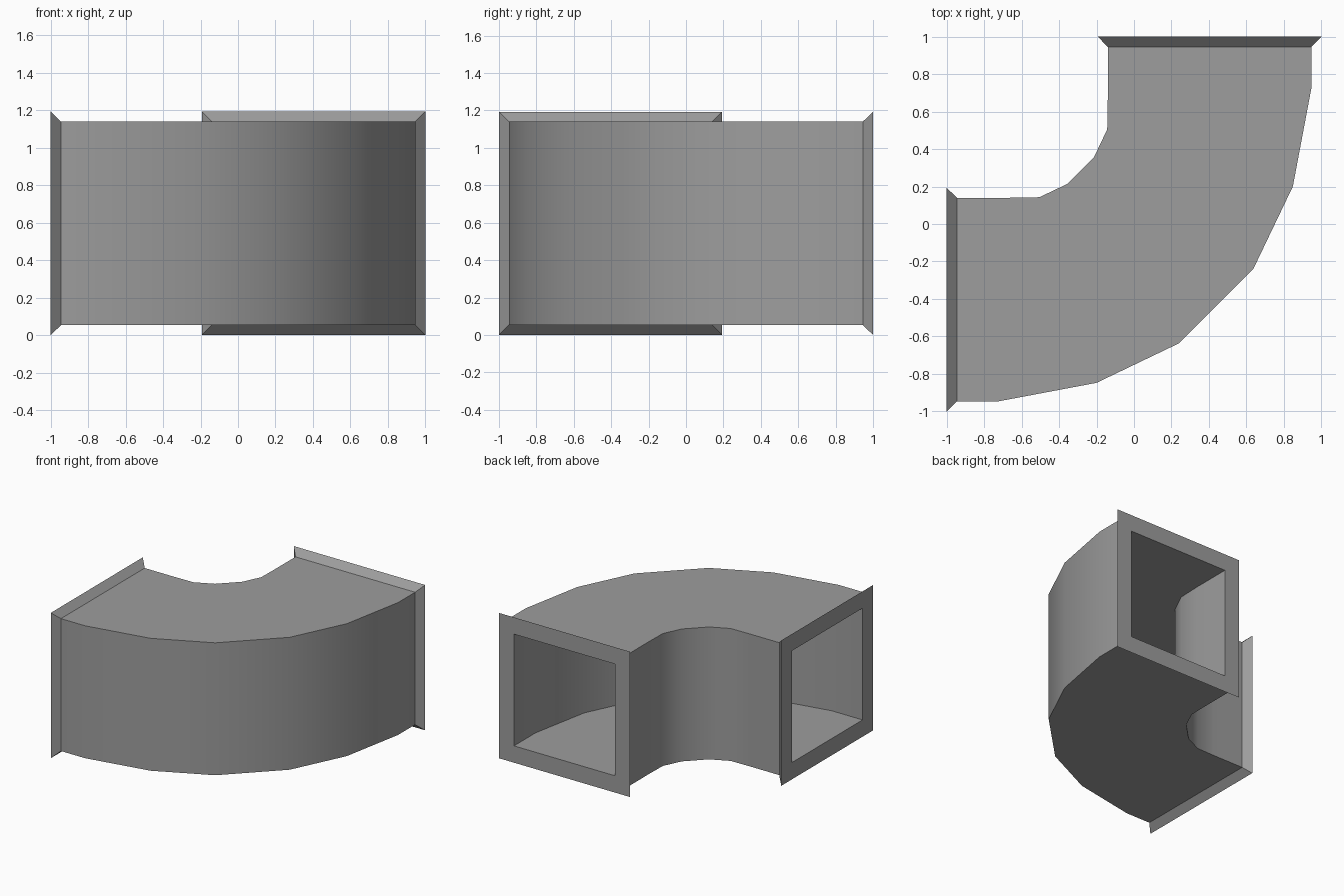
import bpy, bmesh
from mathutils import Vector

if "Cube" in bpy.data.objects:
    bpy.data.objects.remove(bpy.data.objects["Cube"], do_unlink=True)

grey = bpy.data.materials.new("duct grey")
grey.use_nodes = True
colour = (0.34, 0.34, 0.34, 1)
grey.diffuse_color = colour
grey.node_tree.nodes["Principled BSDF"].inputs["Base Color"].default_value = colour

WALL = 0.085          # thickness of the duct wall
FLARE = 0.047         # how far the collar rises above the duct
BOTTOM, TOP = 0.053, 1.14


def flip(section):
    """Mirror a section across the diagonal of the bend."""
    return [Vector((-p.y, -p.x)) for p in section]


def ring(section, inset=0.0):
    """Four corners of a rectangular cross-section, shrunk by inset."""
    outer, inner = section
    step = (inner - outer).normalized() * inset
    a, b = outer + step, inner - step
    lo, hi = BOTTOM + inset, TOP - inset
    return [(a.x, a.y, lo), (b.x, b.y, lo), (b.x, b.y, hi), (a.x, a.y, hi)]


def closed_loft(name, rings):
    """Join the rings in order, and the last one back to the first."""
    bm = bmesh.new()
    loops = [[bm.verts.new(co) for co in r] for r in rings]
    for r, s in zip(loops, loops[1:] + loops[:1]):
        for i in range(4):
            j = (i + 1) % 4
            bm.faces.new((r[i], r[j], s[j], s[i]))
    bmesh.ops.recalc_face_normals(bm, faces=bm.faces)
    mesh = bpy.data.meshes.new(name)
    bm.to_mesh(mesh)
    bm.free()
    mesh.materials.append(grey)
    obj = bpy.data.objects.new(name, mesh)
    bpy.context.collection.objects.link(obj)
    bpy.ops.object.select_all(action='DESELECT')
    obj.select_set(True)
    bpy.context.view_layer.objects.active = obj
    bpy.ops.object.shade_smooth_by_angle()


def section(xo, yo, xi, yi):
    return [Vector((xo, yo)), Vector((xi, yi))]


# Half of the bend: outer and inner wall points, from the left opening
half = [
    section(-0.945, -0.947, -0.945, 0.14),
    section(-0.725, -0.947, -0.67, 0.14),
    section(-0.20, -0.848, -0.505, 0.143),
    section(0.24, -0.637, -0.358, 0.213),
]
path = half + [flip(s) for s in reversed(half)]

# Hollow curved duct
closed_loft("duct_elbow",
            [ring(s) for s in path] + [ring(s, WALL) for s in reversed(path)])

# Flared collars around both openings
seat = half[0]
mouth = [Vector((-1, p.y)) for p in seat]
for name, turn in (("right_collar", lambda s: s), ("back_collar", flip)):
    closed_loft(name, [ring(turn(mouth), WALL), ring(turn(mouth), -FLARE - 0.006),
                       ring(turn(seat)), ring(turn(seat), WALL)])
